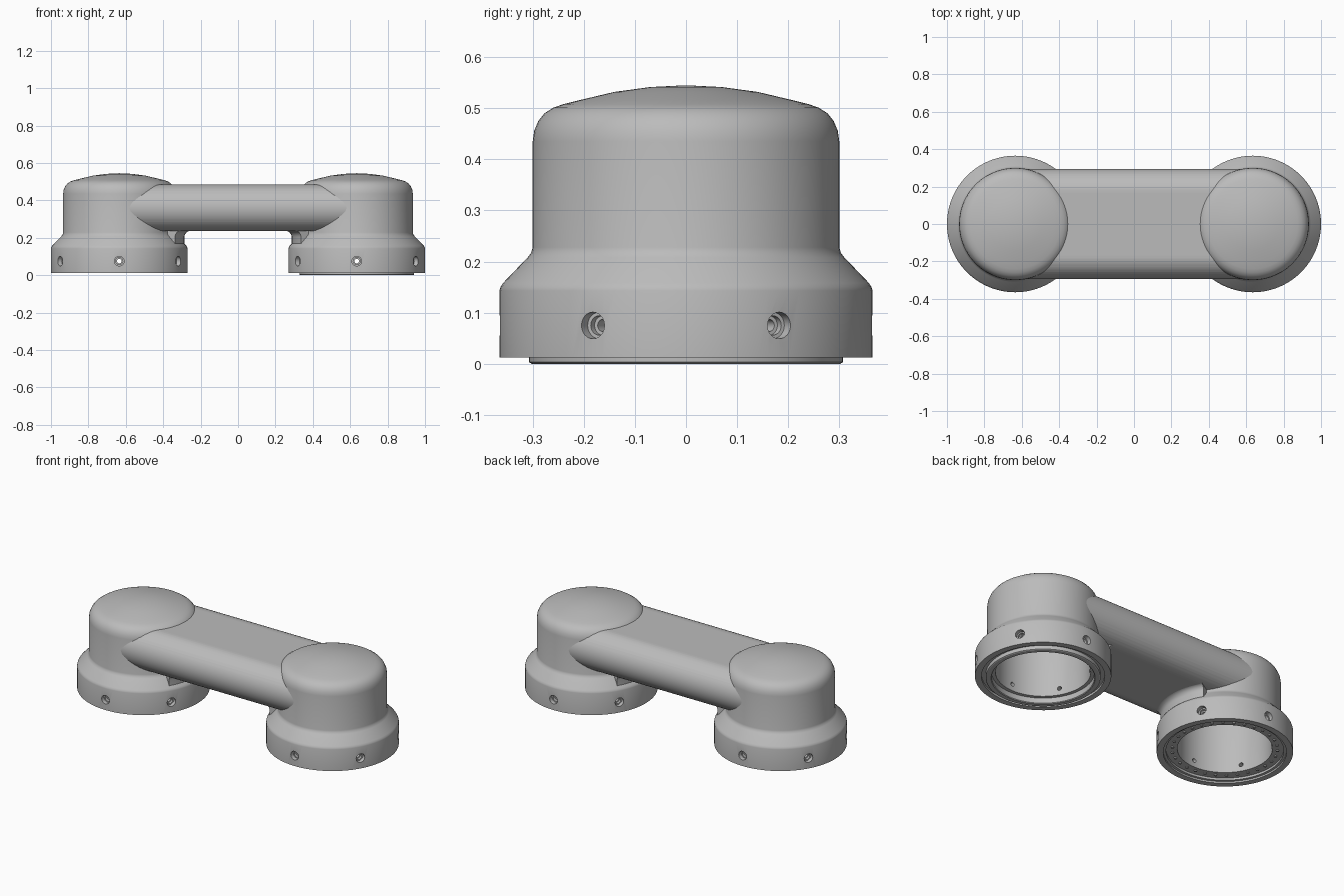
import bpy, bmesh, math
from mathutils import Matrix, Vector

if "Cube" in bpy.data.objects:
    bpy.data.objects.remove(bpy.data.objects["Cube"])

CX = 0.635          # distance of each joint housing from the centre
SEGS = 96

gray = bpy.data.materials.new("plain gray")
gray.use_nodes = True
gray.diffuse_color = (0.5, 0.5, 0.5, 1)
gray.node_tree.nodes["Principled BSDF"].inputs["Base Color"].default_value = (0.5, 0.5, 0.5, 1)


def add_object(name, bm, location=(0, 0, 0)):
    bmesh.ops.recalc_face_normals(bm, faces=bm.faces[:])
    mesh = bpy.data.meshes.new(name)
    bm.to_mesh(mesh)
    bm.free()
    mesh.materials.append(gray)
    obj = bpy.data.objects.new(name, mesh)
    obj.location = location
    bpy.context.collection.objects.link(obj)
    return obj


def lathe(bm, profile, segs=SEGS, matrix=Matrix()):
    """Turn a profile of (radius, height) about z; radius 0 makes a pole."""
    rings = []
    for r, z in profile:
        if r == 0:
            rings.append([bm.verts.new(matrix @ Vector((0, 0, z)))] * segs)
        else:
            rings.append([bm.verts.new(matrix @ Vector((
                r * math.cos(math.tau * i / segs), r * math.sin(math.tau * i / segs), z)))
                for i in range(segs)])
    for a, b in zip(rings, rings[1:]):
        for i in range(segs):
            j = (i + 1) % segs
            corners = list(dict.fromkeys((a[i], a[j], b[j], b[i])))
            if len(corners) > 2:
                bm.faces.new(corners)


def cut(obj, cutter):
    mod = obj.modifiers.new("cut", 'BOOLEAN')
    mod.operation = 'DIFFERENCE'
    mod.solver = 'EXACT'
    mod.object = cutter
    bpy.context.view_layer.update()
    graph = bpy.context.evaluated_depsgraph_get()
    mesh = bpy.data.meshes.new_from_object(obj.evaluated_get(graph))
    obj.modifiers.clear()
    obj.data = mesh
    bpy.data.objects.remove(cutter)


def smooth(obj, angle=28):
    bpy.ops.object.select_all(action='DESELECT')
    obj.select_set(True)
    bpy.context.view_layer.objects.active = obj
    bpy.ops.object.shade_smooth_by_angle(angle=math.radians(angle))


# Outer wall from the rim up to the dome, then the hollow back down
outer = [(0.365, 0.012), (0.365, 0.143), (0.363, 0.15), (0.358, 0.158), (0.31, 0.208),
         (0.303, 0.217), (0.30, 0.228), (0.30, 0.435), (0.297, 0.456), (0.289, 0.475),
         (0.277, 0.49), (0.26, 0.501), (0.24, 0.508), (0.21, 0.5155), (0.14, 0.532),
         (0.07, 0.5415), (0, 0.545)]
inner = [(0, 0.50), (0.15, 0.49), (0.22, 0.47), (0.245, 0.45), (0.255, 0.42), (0.255, 0.035)]
# The mouth differs: recessed flange on one side, raised locating ring on the other
mouths = {
    "right": [(0.315, 0.035), (0.315, 0.022), (0.33, 0.022), (0.33, 0.012)],
    "left": [(0.275, 0.035), (0.275, 0.004), (0.279, 0), (0.302, 0), (0.307, 0.003),
             (0.307, 0.025), (0.33, 0.025), (0.33, 0.012)],
}
# Stepped screw hole, measured outward from the housing axis
screw_hole = [(0, 0.22), (0.012, 0.22), (0.012, 0.325), (0.019, 0.325), (0.019, 0.34),
              (0.026, 0.34), (0.026, 0.39), (0, 0.39)]

for side, x in (("right", -CX), ("left", CX)):
    bm = bmesh.new()
    lathe(bm, outer + inner + mouths[side] + outer[:1])
    bmesh.ops.remove_doubles(bm, verts=bm.verts[:], dist=1e-5)
    housing = add_object(side + "_joint_housing", bm, (x, 0, 0))

    # Six radial screw holes through the collar
    bm = bmesh.new()
    for k in range(6):
        turn = Matrix.Rotation(math.radians(30 + 60 * k), 4, 'Z')
        lathe(bm, screw_hole, 24,
              Matrix.Translation((0, 0, 0.075)) @ turn @ Matrix.Rotation(math.pi / 2, 4, 'Y'))
    cut(housing, add_object("screw_hole_cutter", bm, (x, 0, 0)))
    smooth(housing)

# Ring of small bolts on the recessed flange
bm = bmesh.new()
BOLTS = 30
for k in range(BOLTS):
    a = math.tau * k / BOLTS
    spot = Matrix.Translation((0.282 * math.cos(a), 0.282 * math.sin(a), 0))
    lathe(bm, [(0, 0.029), (0.008, 0.029), (0.008, 0.04), (0, 0.04)], 12, spot)
smooth(add_object("flange_bolts", bm, (-CX, 0, 0)))

# Link arm: a flat-topped bar with half-round sides, running between the housings
R, HALF_FLAT, MID_Z, STEPS = 0.125, 0.17, 0.36, 24
bm = bmesh.new()
section = []
for sign, start in ((1, -math.pi / 2), (-1, math.pi / 2)):
    for i in range(STEPS + 1):
        a = start + math.pi * i / STEPS
        section.append((sign * HALF_FLAT + R * math.cos(a), MID_Z + R * math.sin(a)))
face = bm.faces.new([bm.verts.new((-CX, y, z)) for y, z in section])
grown = bmesh.ops.extrude_face_region(bm, geom=[face])
bmesh.ops.translate(bm, vec=(2 * CX, 0, 0),
                    verts=[v for v in grown["geom"] if isinstance(v, bmesh.types.BMVert)])
arm = add_object("link_arm", bm)

# Trim the arm so it ends inside the housing walls
bm = bmesh.new()
for x in (-CX, CX):
    lathe(bm, [(0, 0.15), (0.277, 0.15), (0.277, 0.55), (0, 0.55)], SEGS,
          Matrix.Translation((x, 0, 0)))
cut(arm, add_object("arm_trim_cutter", bm))
smooth(arm)

# Rounded fillets under the arm, hugging each collar
fillet = [(0.28, 0.165), (0.348, 0.165), (0.348, 0.203)]
for i in range(1, 7):
    a = math.pi / 2 * i / 6
    fillet.append((0.348 + 0.034 * (1 - math.cos(a)), 0.203 + 0.034 * math.sin(a)))
fillet.append((0.28, 0.237))
SPREAD, PARTS = math.radians(31), 16
for side, x, facing in (("right", -CX, 0), ("left", CX, math.pi)):
    bm = bmesh.new()
    rows = []
    for i in range(PARTS + 1):
        a = facing - SPREAD + 2 * SPREAD * i / PARTS
        rows.append([bm.verts.new((r * math.cos(a), r * math.sin(a), z)) for r, z in fillet])
    n = len(fillet)
    for p, q in zip(rows, rows[1:]):
        for i in range(n):
            bm.faces.new((p[i], p[(i + 1) % n], q[(i + 1) % n], q[i]))
    bm.faces.new(rows[0])
    bm.faces.new(rows[-1])
    smooth(add_object(side + "_arm_fillet", bm, (x, 0, 0)))
